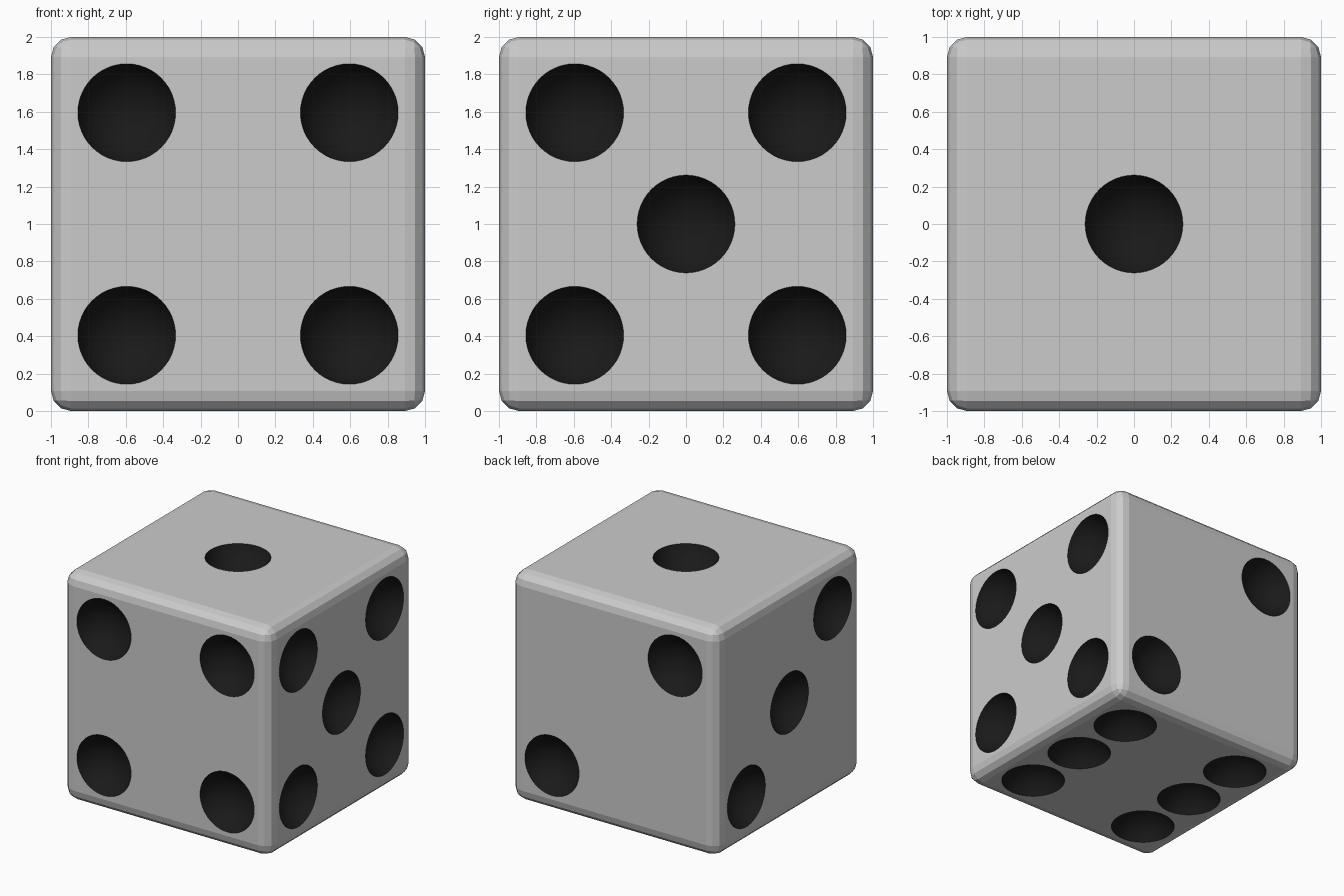
import bpy, bmesh
from mathutils import Vector, Matrix

if "Cube" in bpy.data.objects:
    bpy.data.objects.remove(bpy.data.objects["Cube"])

RIM, DEPTH, P = 0.262, 0.18, 0.595           # pip rim radius, dent depth, pip offset
R = (RIM**2 + DEPTH**2) / (2 * DEPTH)        # radius of the sphere that cuts a pip
C = Vector((0, 0, 1))

# Pips per face: outward normal, in-face axes u and v, positions in units of P
FOUR = [(-1, -1), (1, -1), (-1, 1), (1, 1)]
X, Y, Z = Vector((1, 0, 0)), Vector((0, 1, 0)), Vector((0, 0, 1))
FACES = [
    (Z, X, Y, [(0, 0)]),                                # top
    (Y, X, Z, [(-1, 1), (1, -1)]),                      # back
    (-X, Y, Z, [(-1, 1), (0, 0), (1, -1)]),             # left
    (-Y, X, Z, FOUR),                                   # front
    (X, Y, Z, FOUR + [(0, 0)]),                         # right
    (-Z, X, Y, FOUR + [(-1, 0), (1, 0)]),               # bottom
]
pips = [(n, C + n * (1 + R - DEPTH) + (u * a + v * b) * P)
        for n, u, v, spots in FACES for a, b in spots]


def mesh_object(name, bm):
    mesh = bpy.data.meshes.new(name)
    bm.to_mesh(mesh)
    bm.free()
    ob = bpy.data.objects.new(name, mesh)
    bpy.context.collection.objects.link(ob)
    return ob


# Bevelled cube body
bm = bmesh.new()
bmesh.ops.create_cube(bm, size=2, matrix=Matrix.Translation(C))
bmesh.ops.bevel(bm, geom=bm.edges[:], offset=0.108, segments=3, profile=0.5,
                affect='EDGES')
die = mesh_object("die", bm)

# Spheres that cut the pips
bm = bmesh.new()
for n, centre in pips:
    turn = n.to_track_quat('Z', 'Y').to_matrix().to_4x4()
    bmesh.ops.create_uvsphere(bm, u_segments=48, v_segments=24, radius=R,
                              matrix=Matrix.Translation(centre) @ turn)
cutter = mesh_object("pip_cutter", bm)
cutter.hide_render = True

# Cut the dents
mod = die.modifiers.new("pips", 'BOOLEAN')
mod.operation, mod.solver, mod.object = 'DIFFERENCE', 'EXACT', cutter
bpy.context.view_layer.objects.active = die
die.select_set(True)
bpy.ops.object.modifier_apply(modifier=mod.name)
bpy.data.objects.remove(cutter)

# Colour the dents black
black = bpy.data.materials.new("pip_black")
black.diffuse_color = (0.01, 0.01, 0.01, 1)
black.use_nodes = True
black.node_tree.nodes["Principled BSDF"].inputs["Base Color"].default_value = black.diffuse_color
mesh = die.data
mesh.materials.clear()
mesh.materials.append(None)
mesh.materials.append(black)
for poly in mesh.polygons:
    corners = [mesh.vertices[i].co for i in poly.vertices]
    dent = any(all((co - c).length < R * 1.002 for co in corners) for _, c in pips)
    poly.material_index = int(dent)
    poly.use_smooth = dent
